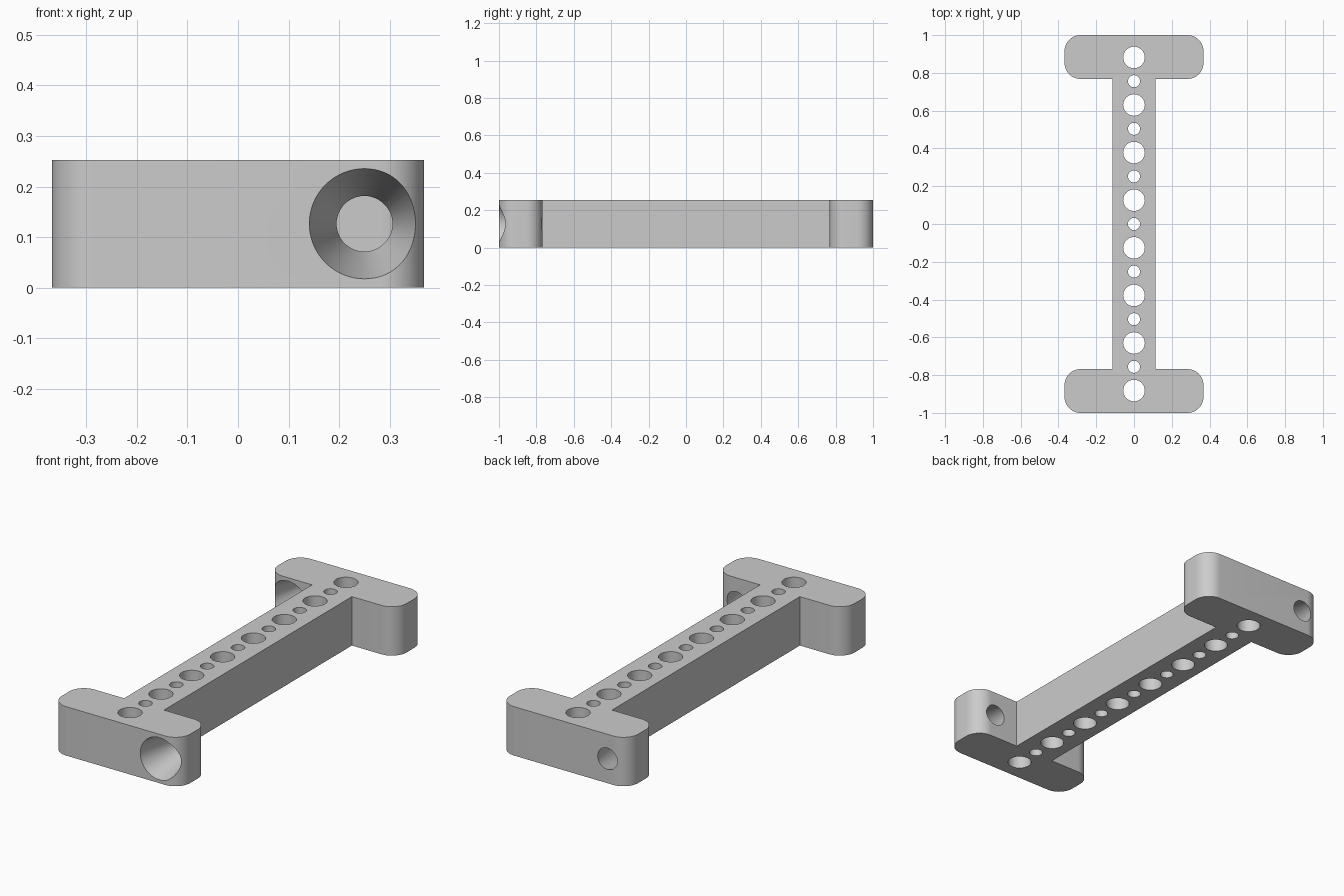
import bpy, bmesh, math
from mathutils import Matrix

cube = bpy.data.objects.get("Cube")
if cube:
    bpy.data.objects.remove(cube, do_unlink=True)

HEIGHT = 0.253
FLANGE_X, RAIL_X = 0.368, 0.114
END_Y, INNER_Y = 1.0, 0.768
THICK = END_Y - INNER_Y
CORNER = 0.085
PITCH = 0.252

grey = bpy.data.materials.new("light grey")
grey.use_nodes = True
grey.diffuse_color = (0.6, 0.6, 0.6, 1)
grey.node_tree.nodes["Principled BSDF"].inputs["Base Color"].default_value = (0.6, 0.6, 0.6, 1)


def make_object(name, bm):
    bmesh.ops.recalc_face_normals(bm, faces=bm.faces)
    mesh = bpy.data.meshes.new(name)
    bm.to_mesh(mesh)
    bm.free()
    mesh.materials.append(grey)
    obj = bpy.data.objects.new(name, mesh)
    bpy.context.collection.objects.link(obj)
    return obj


# Body: I-shaped outline, extruded, with the flange corners rounded
quarter = [(RAIL_X, INNER_Y), (FLANGE_X, INNER_Y), (FLANGE_X, END_Y)]
half = [(x, -y) for x, y in quarter] + [(x, y) for x, y in reversed(quarter)]
half = half[2::-1] + half[3:][::-1]
outline = half[::1] + [(-x, y) for x, y in reversed(half)]
bm = bmesh.new()
base = bm.faces.new([bm.verts.new((x, y, 0)) for x, y in outline])
top = bmesh.ops.extrude_face_region(bm, geom=[base])["geom"]
bmesh.ops.translate(bm, vec=(0, 0, HEIGHT),
                    verts=[v for v in top if isinstance(v, bmesh.types.BMVert)])
corners = [e for e in bm.edges
           if abs(e.verts[0].co.z - e.verts[1].co.z) > 0.1
           and abs(e.verts[0].co.x) > RAIL_X + 0.01]
bmesh.ops.bevel(bm, geom=corners, offset=CORNER, offset_type='OFFSET',
                segments=14, profile=0.5, affect='EDGES')
body = make_object("bracket_body", bm)

# Cutters: alternating large and small holes along the rail
bm = bmesh.new()
for i in range(-7, 8):
    radius = 0.057 if i % 2 else 0.032
    bmesh.ops.create_cone(bm, cap_ends=True, segments=48, radius1=radius, radius2=radius,
                          depth=HEIGHT * 2,
                          matrix=Matrix.Translation((0, i * PITCH / 2, HEIGHT / 2)))

# Cutters: one tapered hole through each flange, wide towards the front
WIDE, NARROW, EXTRA = 0.109, 0.055, 0.02
grow = (WIDE - NARROW) / THICK * EXTRA
for side in (1, -1):
    place = Matrix.Translation((side * 0.25, -side * (END_Y + INNER_Y) / 2, HEIGHT / 2))
    bmesh.ops.create_cone(bm, cap_ends=True, segments=64, radius1=WIDE + grow,
                          radius2=NARROW - grow, depth=THICK + 2 * EXTRA,
                          matrix=place @ Matrix.Rotation(-math.pi / 2, 4, 'X'))
cutter = make_object("hole_cutter", bm)
cutter.hide_render = True

# Cut the holes and shade
cut = body.modifiers.new("holes", 'BOOLEAN')
cut.operation = 'DIFFERENCE'
cut.solver = 'EXACT'
cut.object = cutter
for obj in bpy.context.selected_objects:
    obj.select_set(False)
bpy.context.view_layer.objects.active = body
body.select_set(True)
bpy.ops.object.modifier_apply(modifier=cut.name)
bpy.data.objects.remove(cutter, do_unlink=True)
bpy.ops.object.shade_smooth_by_angle(angle=math.radians(30))
